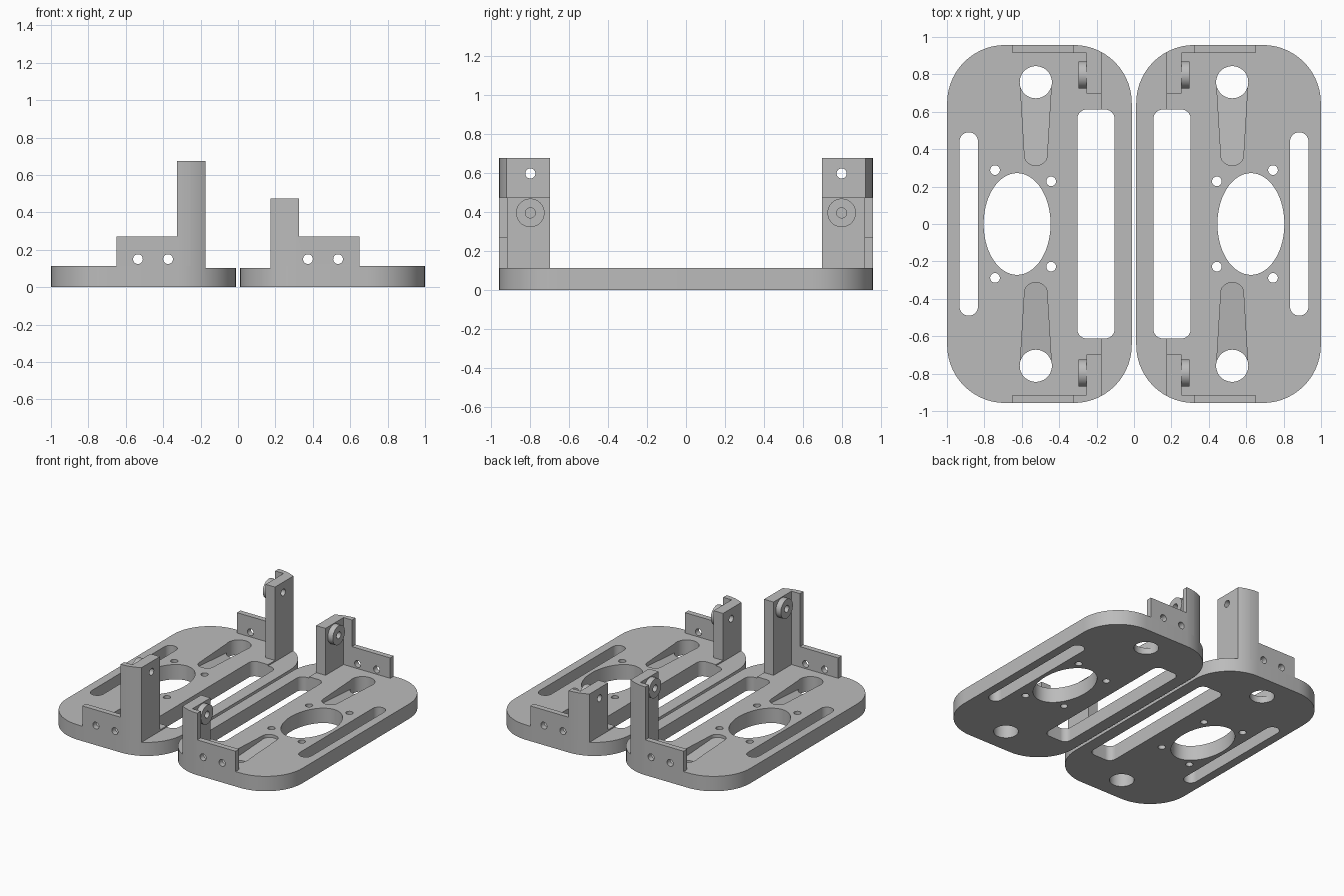
import bpy, bmesh
from math import cos, sin, pi

cube = bpy.data.objects.get("Cube")
if cube:
    bpy.data.objects.remove(cube, do_unlink=True)

grey = bpy.data.materials.new("plain_grey")
grey.use_nodes = True
COLOUR = (0.5, 0.5, 0.5, 1)
grey.diffuse_color = COLOUR
grey.node_tree.nodes["Principled BSDF"].inputs["Base Color"].default_value = COLOUR

THICK, STEP = 0.114, 0.104            # plate thickness, lowered inner strip
INNER, OUTER, END = 0.012, 0.999, 0.957
WALL, WALL_BACK = 0.174, 0.254        # upright faces


def ellipse(cx, cy, rx, ry=None, start=0, sweep=2 * pi, n=48):
    ry = ry or rx
    count = n if sweep == 2 * pi else n + 1
    return [(cx + rx * cos(start + sweep * i / n),
             cy + ry * sin(start + sweep * i / n)) for i in range(count)]


def rounded(x0, x1, y0, y1, r, n=14):
    corners = [(x1 - r, y1 - r), (x0 + r, y1 - r), (x0 + r, y0 + r), (x1 - r, y0 + r)]
    pts = []
    for k, (cx, cy) in enumerate(corners):
        pts += ellipse(cx, cy, r, start=k * pi / 2, sweep=pi / 2, n=n)
    return pts


def rect(x0, x1, y0, y1):
    return [(x0, y0), (x1, y0), (x1, y1), (x0, y1)]


def prism(name, pts, a, b, axis="z", sx=1, sy=1):
    """Extrude a profile from a to b along an axis; a may be a function of the profile."""
    place = {"z": lambda u, v, w: (u, v, w),
             "y": lambda u, v, w: (u, w, v),
             "x": lambda u, v, w: (w, u, v)}[axis]
    bm = bmesh.new()
    rings = []
    for level in (a, b):
        ring = []
        for u, v in pts:
            x, y, z = place(u, v, level(u, v) if callable(level) else level)
            ring.append(bm.verts.new((x * sx, y * sy, z)))
        rings.append(ring)
    for ring in rings:
        bm.faces.new(ring)
    for i in range(len(pts)):
        j = (i + 1) % len(pts)
        bm.faces.new((rings[0][i], rings[0][j], rings[1][j], rings[1][i]))
    bmesh.ops.recalc_face_normals(bm, faces=bm.faces[:])
    mesh = bpy.data.meshes.new(name)
    bm.to_mesh(mesh)
    bm.free()
    mesh.materials.append(grey)
    ob = bpy.data.objects.new(name, mesh)
    bpy.context.collection.objects.link(ob)
    return ob


def activate(ob):
    bpy.ops.object.select_all(action="DESELECT")
    ob.select_set(True)
    bpy.context.view_layer.objects.active = ob


def combine(ob, other, operation="DIFFERENCE"):
    mod = ob.modifiers.new("combine", "BOOLEAN")
    mod.operation, mod.solver, mod.object = operation, "EXACT", other
    activate(ob)
    bpy.ops.object.modifier_apply(modifier=mod.name)
    bpy.data.objects.remove(other, do_unlink=True)


def smooth(ob):
    activate(ob)
    bpy.ops.object.shade_smooth_by_angle(angle=0.5)


def outline():
    return rounded(INNER, OUTER, -END, END, 0.31)


def ramp_floor(x, y):
    return 0.092 - 0.05 * (y - 0.313) / 0.445


def base_plate(name, sx):
    plate = prism(name, outline(), 0, THICK, sx=sx)

    def cut(pts, a=-0.1, sy=1):
        combine(plate, prism("cutter", pts, a, 0.3, sx=sx, sy=sy))

    cut(rect(-0.05, WALL, -1.1, 1.1), STEP)                 # lowered inner strip
    cut(rounded(0.104, 0.303, -0.612, 0.612, 0.05))         # wide slot
    cut(rounded(0.834, 0.933, -0.49, 0.49, 0.049))          # narrow slot
    cut(ellipse(0.625, 0, 0.179, 0.272, n=72))              # oval opening
    for sy in (1, -1):
        # ramped keyhole pocket and its round end
        pocket = [(0.525 + 0.084, 0.758), (0.525 - 0.084, 0.758)]
        pocket += ellipse(0.525, 0.363, 0.06, 0.05, start=pi, sweep=pi, n=20)
        cut(pocket, ramp_floor, sy)
        cut(ellipse(0.525, 0.758, 0.086), sy=sy)
        for x, y in ((0.743, 0.288), (0.443, 0.228)):       # screw holes
            cut(ellipse(x, y, 0.026, n=24), sy=sy)
    smooth(plate)


def bracket(name, sx, sy, top):
    # end wall with a full-height flange beside the post
    profile = [(0.65, THICK), (0.65, 0.27), (0.325, 0.27),
               (0.325, top), (WALL, top), (WALL, THICK)]
    ob = prism(name, profile, 0.915, 1.0, "y", sx, sy)
    post = prism("post", rect(WALL, WALL_BACK, 0.697, 0.99), THICK, top, sx=sx, sy=sy)
    combine(ob, post, "UNION")
    combine(ob, prism("outline", outline(), 0, 1, sx=sx, sy=sy), "INTERSECT")

    # round boss with a through hole
    y, z = 0.797, top - 0.079
    boss = prism("boss", ellipse(y, z, 0.073), WALL_BACK - 0.02, 0.297, "x", sx, sy)
    combine(ob, boss, "UNION")
    combine(ob, prism("cutter", ellipse(y, z, 0.026, n=24), 0.1, 0.4, "x", sx, sy))
    for x in (0.374, 0.535):                                # end wall holes
        combine(ob, prism("cutter", ellipse(x, 0.15, 0.026, n=24), 0.8, 1.1, "y", sx, sy))
    smooth(ob)


for side, sx, top in (("right", -1, 0.676), ("left", 1, 0.474)):
    base_plate(side + "_base_plate", sx)
    for end, sy in (("front", -1), ("back", 1)):
        bracket(f"{side}_{end}_bracket", sx, sy, top)
